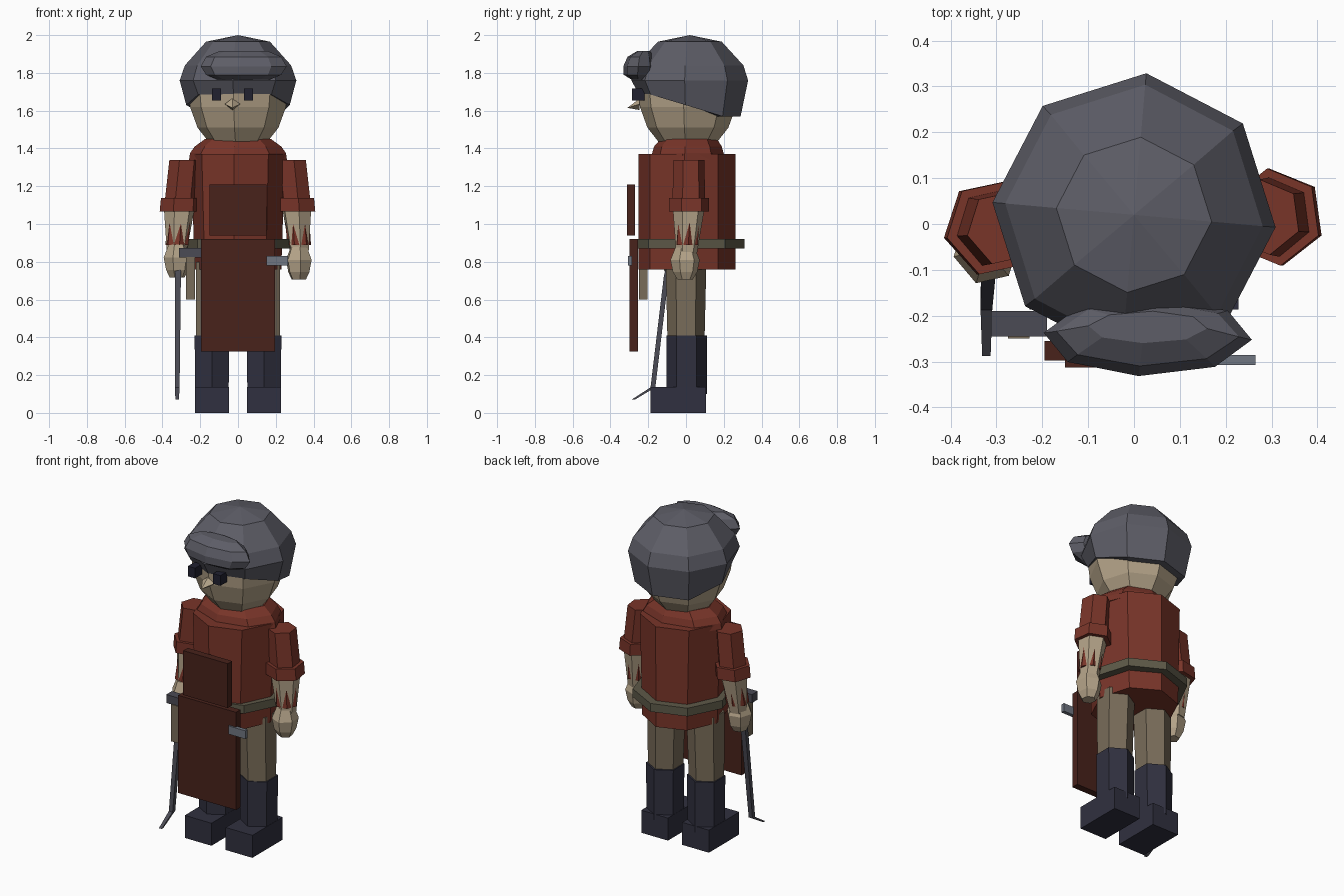
import bpy, bmesh
from math import cos, sin, radians
from mathutils import Vector

if "Cube" in bpy.data.objects:
    bpy.data.objects.remove(bpy.data.objects["Cube"])


def material(name, r, g, b):
    m = bpy.data.materials.new(name)
    m.diffuse_color = (r, g, b, 1)
    m.use_nodes = True
    m.node_tree.nodes["Principled BSDF"].inputs["Base Color"].default_value = m.diffuse_color
    return m


RED = material("red_cloth", .19, .035, .022)
APRON = material("dark_leather", .065, .016, .011)
SKIN = material("skin", .46, .37, .25)
TROUSER = material("trouser_cloth", .19, .15, .10)
BOOT = material("boot_leather", .03, .03, .05)
HAIR = material("hair", .11, .11, .135)
BELT = material("belt", .11, .10, .065)
IRON = material("dark_iron", .07, .07, .09)
STEEL = material("steel", .16, .18, .22)
EYE = material("eye", .015, .015, .03)


def finish(name, bm, mat):
    bmesh.ops.recalc_face_normals(bm, faces=bm.faces[:])
    mesh = bpy.data.meshes.new(name)
    bm.to_mesh(mesh)
    bm.free()
    mesh.materials.append(mat)
    ob = bpy.data.objects.new(name, mesh)
    bpy.context.collection.objects.link(ob)
    return ob


def loft(name, rings, mat, sides=8, rot=0, zfun=None):
    """Stack of polygon rings (cx, cy, z, rx, ry); zfun bends a ring's height."""
    bm = bmesh.new()
    loops = []
    for k, (cx, cy, z, rx, ry) in enumerate(rings):
        loop = []
        for i in range(sides):
            a = radians(rot + 360 * i / sides)
            h = zfun(k, z, sin(a)) if zfun else z
            loop.append(bm.verts.new((cx + rx * cos(a), cy + ry * sin(a), h)))
        loops.append(loop)
    for a, b in zip(loops, loops[1:]):
        for i in range(sides):
            j = (i + 1) % sides
            bm.faces.new((a[i], a[j], b[j], b[i]))
    bm.faces.new(loops[0])
    bm.faces.new(loops[-1])
    bmesh.ops.remove_doubles(bm, verts=bm.verts[:], dist=1e-4)
    return finish(name, bm, mat)


def box(name, lo, hi, mat):
    bm = bmesh.new()
    lo, hi = Vector(lo), Vector(hi)
    for v in bmesh.ops.create_cube(bm, size=1)["verts"]:
        v.co = (lo + hi) / 2 + v.co * (hi - lo)
    return finish(name, bm, mat)


# Head and hair: eight sides, turned slightly
TURN = -5
loft("head", [(0, .01, z, r, r) for z, r in
     ((1.42, .14), (1.44, .16), (1.51, .215), (1.62, .255), (1.76, .27))], SKIN, 8, TURN)


def hairline(k, z, s):
    if k > 1:
        return z
    return 1.685 if s < -.3 else 1.63 if s < .3 else 1.57


loft("hair", [(0, .02, 1.62, .22, .22), (0, .02, 1.62, .275, .27), (0, .02, 1.76, .31, .31),
              (0, .02, 1.84, .282, .285), (0, .02, 1.965, .17, .17), (0, .02, 2, .0001, .0001)],
     HAIR, 8, TURN, hairline)
loft("forelock", [(.03, -.25, 1.765, .14, .04), (.03, -.25, 1.79, .20, .08),
                  (.03, -.245, 1.835, .228, .087), (.03, -.24, 1.885, .20, .07),
                  (.03, -.225, 1.915, .13, .035)], HAIR, 8, TURN)

# Face
for side, x in (("left", -.114), ("right", .056)):
    box("eye_" + side, (x - .024, -.285, 1.655), (x + .024, -.22, 1.717), EYE)
bm = bmesh.new()
base = [bm.verts.new(p) for p in ((-.07, -.245, 1.635), (-.03, -.245, 1.603),
                                  (.012, -.245, 1.635), (-.03, -.245, 1.665))]
tip = bm.verts.new((-.03, -.31, 1.615))
bm.faces.new(base)
for i in range(4):
    bm.faces.new((base[i], base[(i + 1) % 4], tip))
finish("nose", bm, SKIN)

# Tunic, collar and belt
loft("tunic", [(0, .005, .76, .23, .257), (0, .005, 1.37, .25, .257)], RED, 8, TURN)
loft("collar", [(0, .01, 1.34, .26, .2), (0, .01, 1.375, .255, .19),
                (0, .01, 1.41, .23, .18), (0, .015, 1.45, .175, .15)], RED, 8, TURN)
loft("belt", [(0, .022, .87, .28, .288), (0, .022, .92, .28, .288)], BELT, 8, TURN)

# Apron
box("apron_skirt", (-.195, -.298, .325), (.195, -.255, .92), APRON)
box("apron_bib", (-.15, -.313, .94), (.15, -.27, 1.21), APRON)

# Legs and boots
for side, s in (("left", -1), ("right", 1)):
    x = s * .138
    loft("trouser_" + side, [(x, 0, .38, .098, .098), (x * .95, 0, .80, .105, .108)], TROUSER, 6, 30)
    loft("boot_shaft_" + side, [(x, .003, .1, .102, .107), (x, .003, .41, .106, .107)], BOOT, 6, 30)
    box("boot_foot_" + side, (x - .09, -.187, 0), (x + .09, .105, .137), BOOT)

# Arms: sleeve, cuff, undersleeve, forearm and hand
for side, s, y, rot, hand_y, hz in (("left", -1, -.008, 12, -.055, .012), ("right", 1, .015, 38, -.005, 0)):
    x = s * .31
    loft("sleeve_" + side, [(x, y, 1.09, .083, .088), (s * .285, y, 1.34, .08, .083)], RED, 6, rot)
    loft("cuff_" + side, [(x, y, 1.066, .107, .107), (x - s * .005, y, 1.137, .105, .107)], RED, 6, rot)
    low = y + (hand_y - y) * .6
    loft("undersleeve_" + side, [(s * .323, low, .89, .064, .064), (x, y, 1.08, .064, .064)], RED, 6, rot + 30)
    loft("forearm_" + side, [(s * .325, low, .84, .052, .055), (x, y, 1.1, .085, .087)], SKIN, 6, rot)
    hx = s * .322
    loft("hand_" + side, [(hx, hand_y, .705 + hz, .04, .04), (hx, hand_y, .745 + hz, .06, .065),
                          (hx, hand_y, .81 + hz, .073, .078), (hx, hand_y, .88 + hz, .046, .05)],
         SKIN, 6, rot)

# Hammer hanging from the belt, and chisel on the other side
box("hammer_head", (-.312, -.245, .822), (-.19, -.19, .873), IRON)
box("hammer_handle", (-.275, -.25, .6), (-.228, -.203, .825), TROUSER)
box("chisel", (.15, -.308, .78), (.265, -.286, .83), STEEL)

# Poker with a bent tip, held in the left hand
loft("poker", [(-.318, -.075, .86, .018, .018), (-.318, -.105, .72, .022, .018),
               (-.322, -.175, .135, .018, .018), (-.322, -.28, .07, .013, .012)], IRON, 4, 45)
